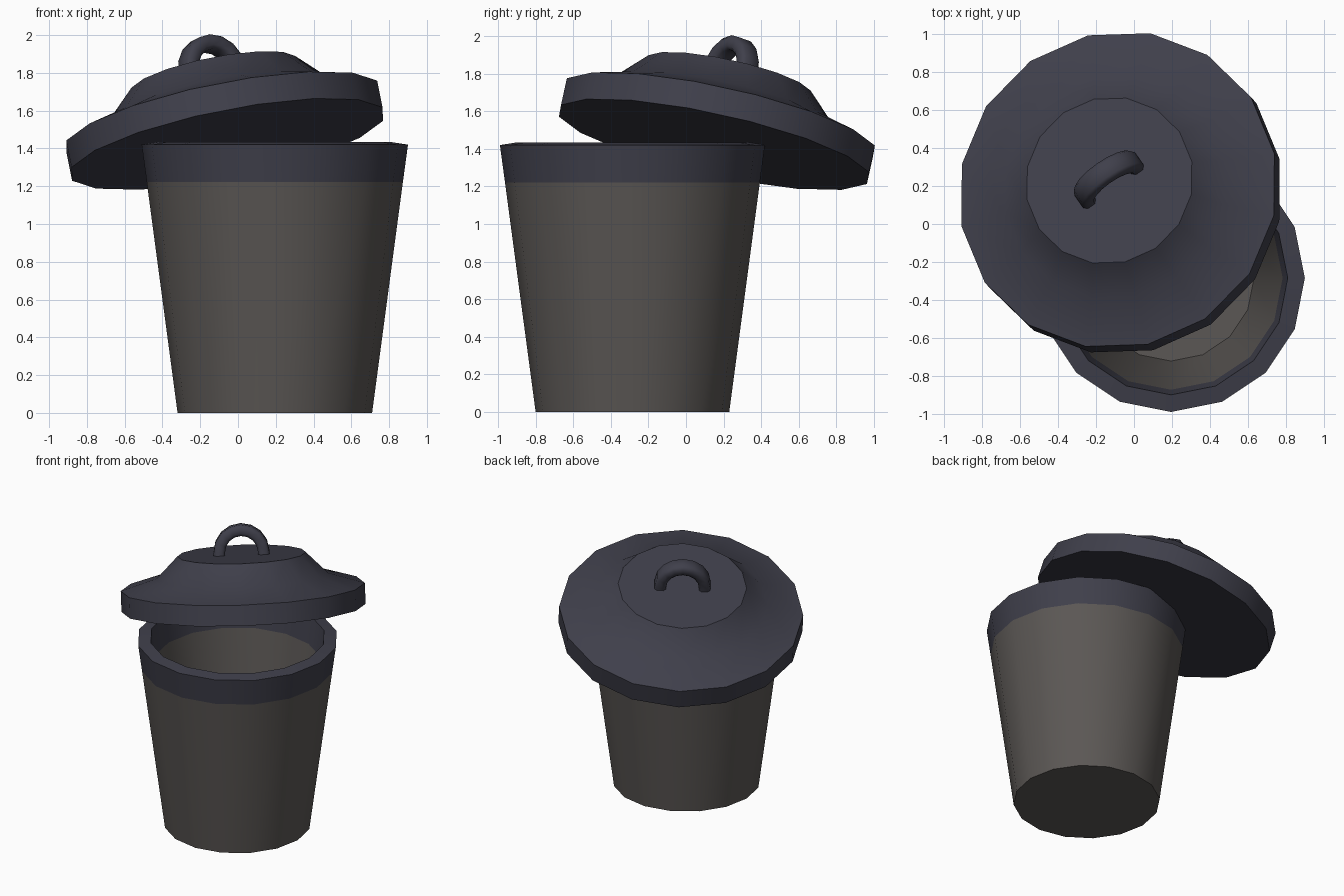
import bpy, bmesh, math
from mathutils import Matrix, Vector

if "Cube" in bpy.data.objects:
    bpy.data.objects.remove(bpy.data.objects["Cube"])


def material(name, rgb):
    m = bpy.data.materials.new(name)
    m.diffuse_color = (*rgb, 1)
    m.use_nodes = True
    m.node_tree.nodes["Principled BSDF"].inputs["Base Color"].default_value = m.diffuse_color
    return m


GREY = material("warm grey metal", (0.105, 0.096, 0.090))
DARK = material("dark slate", (0.050, 0.050, 0.070))


def finish(name, bm, mats, matrix, angle):
    bmesh.ops.recalc_face_normals(bm, faces=bm.faces)
    me = bpy.data.meshes.new(name)
    bm.to_mesh(me)
    bm.free()
    for m in mats:
        me.materials.append(m)
    ob = bpy.data.objects.new(name, me)
    bpy.context.collection.objects.link(ob)
    ob.matrix_world = matrix
    bpy.ops.object.select_all(action='DESELECT')
    ob.select_set(True)
    bpy.context.view_layer.objects.active = ob
    bpy.ops.object.shade_smooth_by_angle(angle=math.radians(angle))
    return ob


def skin(bm, rings, closed_caps=True):
    # Join successive vertex rings with quads and cap both ends
    for a, b in zip(rings, rings[1:]):
        n = len(a)
        for i in range(n):
            j = (i + 1) % n
            bm.faces.new((a[i], a[j], b[j], b[i]))
    if closed_caps:
        bm.faces.new(rings[0])
        bm.faces.new(rings[-1])


def lathe(profile, sides=16, start=0.0):
    bm = bmesh.new()
    rings = []
    for r, z in profile:
        rings.append([bm.verts.new((r * math.cos(start + math.tau * i / sides),
                                    r * math.sin(start + math.tau * i / sides), z))
                      for i in range(sides)])
    skin(bm, rings)
    return bm


# Bin: tapered hollow bucket, with a dark band around the rim inside and out
bm = lathe([(0.515, 0), (0.678, 1.222), (0.705, 1.42),
            (0.615, 1.434), (0.588, 1.232), (0.437, 0.09)])
for f in bm.faces:
    f.material_index = 1 if f.calc_center_median().z > 1.2 else 0
finish("bin", bm, [GREY, DARK], Matrix.Translation((0.195, -0.285, 0)), 30)

# Lid frame: tilted down to the back left
normal = Vector((-0.2, 0.22, 1)).normalized()
tilt = Vector((0, 0, 1)).rotation_difference(normal).to_matrix().to_4x4()
lid_frame = Matrix.Translation((-0.085, 0.18, 1.565)) @ tilt

# Lid: lip, gently sloped brim, raised flat-topped centre
bm = lathe([(0.855, -0.148), (0.855, 0), (0.60, 0.08), (0.45, 0.232)],
           start=math.radians(12))
finish("lid", bm, [DARK], lid_frame, 30)

# Handle: arch swept with a bevelled rectangular section
bm = bmesh.new()
radius, w, t, c = 0.155, 0.058, 0.04, 0.018
section = [(w, t - c), (w - c, t), (c - w, t), (-w, t - c),
           (-w, c - t), (c - w, -t), (w - c, -t), (w, c - t)]
stations = [(0, -0.03)] + [(math.pi * k / 8, 0.02) for k in range(9)] + [(math.pi, -0.03)]
rings = []
for a, lift in stations:
    rings.append([bm.verts.new(((radius + q) * math.cos(a), p,
                                (radius + q) * math.sin(a) + lift))
                  for p, q in section])
skin(bm, rings)
place = Matrix.Translation((0, 0, 0.232)) @ Matrix.Rotation(math.radians(35), 4, 'Z')
finish("lid_handle", bm, [DARK], lid_frame @ place, 50)
